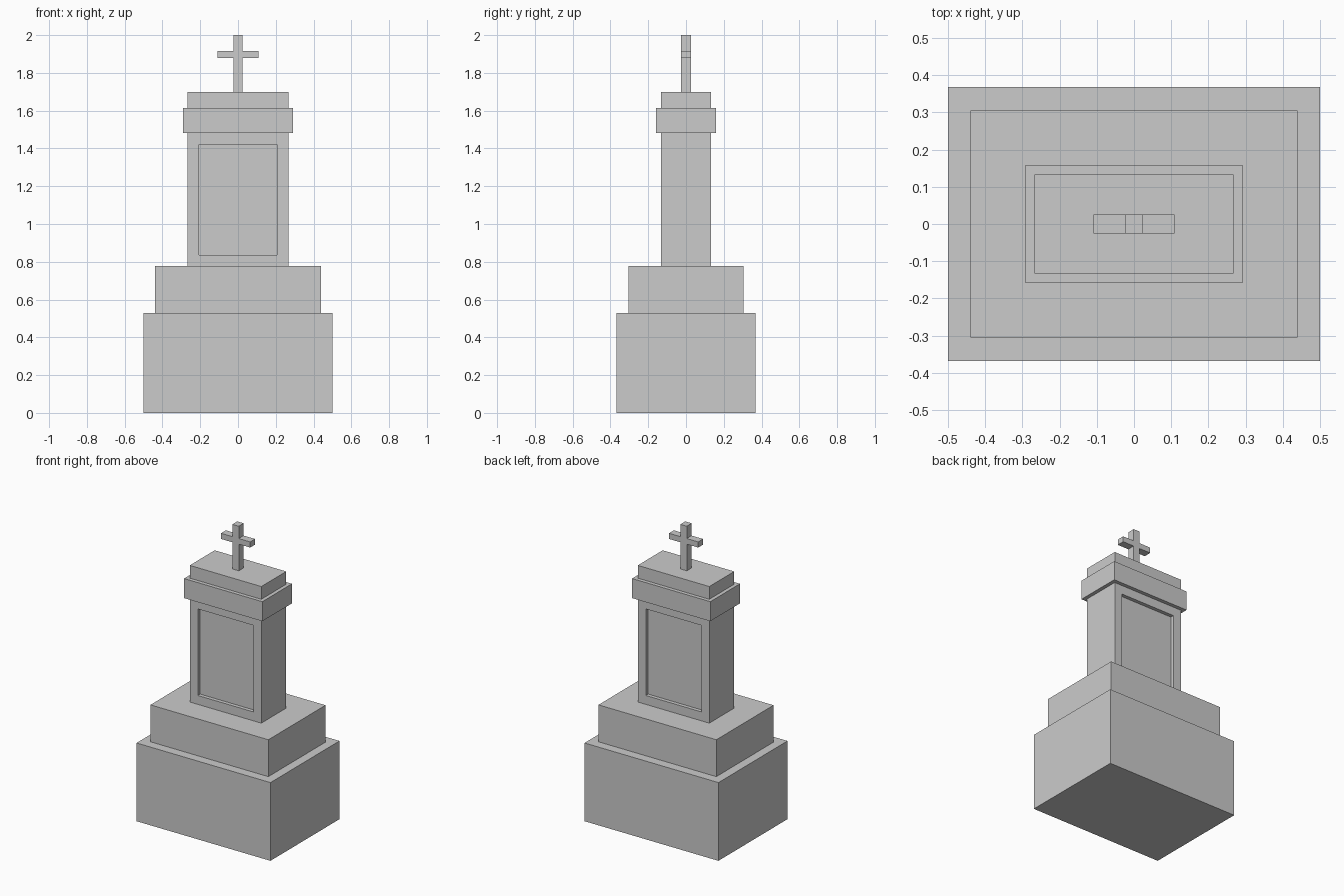
import bpy
import bmesh
from mathutils import Vector

if "Cube" in bpy.data.objects:
    bpy.data.objects.remove(bpy.data.objects["Cube"])


def box(name, hx, hy, z0, z1, cx=0.0, recess=None):
    """Box from half sizes and z range; recess = (border, depth) on front and back."""
    bm = bmesh.new()
    bmesh.ops.create_cube(bm, size=1.0)
    for v in bm.verts:
        v.co = Vector((cx + v.co.x * 2 * hx, v.co.y * 2 * hy,
                       z0 + (v.co.z + 0.5) * (z1 - z0)))
    bm.normal_update()
    if recess:
        border, depth = recess
        panels = [f for f in bm.faces if abs(f.normal.y) > 0.9]
        bmesh.ops.inset_individual(bm, faces=panels, thickness=border,
                                   use_even_offset=True)
        # push each inset panel straight inwards
        for face in panels:
            n = face.normal.copy()
            new = bmesh.ops.extrude_discrete_faces(bm, faces=[face])["faces"]
            bmesh.ops.translate(bm, verts=new[0].verts[:], vec=-n * depth)
    bmesh.ops.recalc_face_normals(bm, faces=bm.faces[:])
    mesh = bpy.data.meshes.new(name)
    bm.to_mesh(mesh)
    bm.free()
    obj = bpy.data.objects.new(name, mesh)
    bpy.context.collection.objects.link(obj)
    return obj


# Stepped plinth
box("base_block", 0.50, 0.368, 0.0, 0.528)
box("upper_step", 0.44, 0.305, 0.528, 0.777)

# Pillar with recessed panels front and back
box("pillar", 0.267, 0.133, 0.777, 1.481, recess=(0.06, 0.025))

# Cornice and top slab
box("cornice", 0.292, 0.158, 1.481, 1.613)
box("top_slab", 0.267, 0.133, 1.613, 1.699)

# Cross: upright and two arms
box("cross_upright", 0.024, 0.026, 1.699, 2.0)
for side, label in ((-1, "left"), (1, "right")):
    box("cross_arm_" + label, 0.0425, 0.026, 1.879, 1.917, cx=side * 0.0665)
